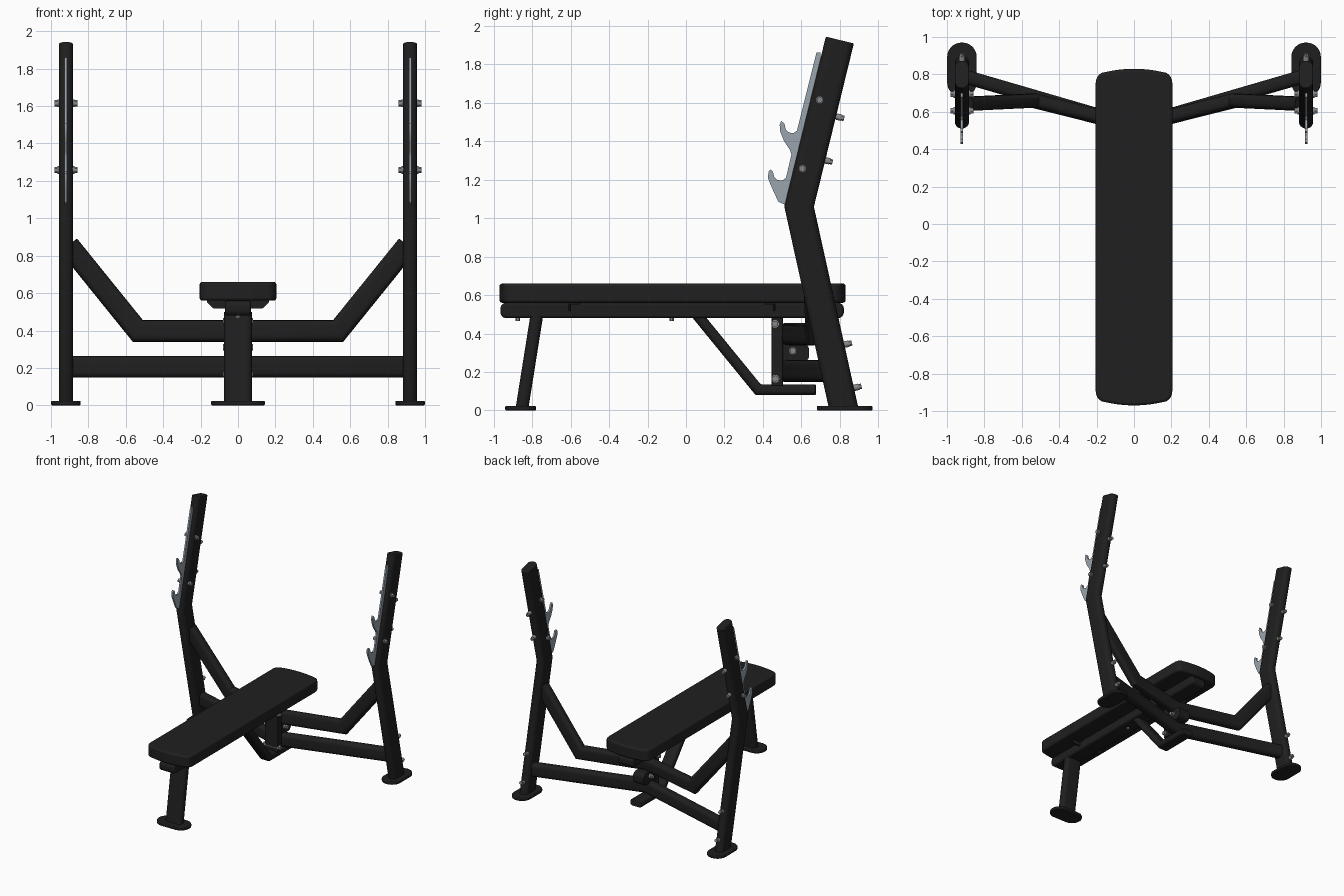
import bpy, bmesh, math
from mathutils import Vector as V

if "Cube" in bpy.data.objects:
    bpy.data.objects.remove(bpy.data.objects["Cube"])


def material(name, rgb):
    m = bpy.data.materials.new(name)
    m.diffuse_color = (*rgb, 1)
    m.use_nodes = True
    m.node_tree.nodes["Principled BSDF"].inputs["Base Color"].default_value = m.diffuse_color
    return m


BLACK = material("black_paint", (0.0135, 0.0135, 0.0135))
PAD = material("black_vinyl", (0.0145, 0.0145, 0.0145))
STEEL = material("hook_steel", (0.32, 0.37, 0.42))
BOLT = material("bolt_steel", (0.24, 0.25, 0.26))


def finish(name, bm, mat, bevel=0, segs=2):
    bmesh.ops.recalc_face_normals(bm, faces=bm.faces)
    me = bpy.data.meshes.new(name)
    bm.to_mesh(me)
    bm.free()
    ob = bpy.data.objects.new(name, me)
    bpy.context.collection.objects.link(ob)
    me.materials.append(mat)
    bpy.context.view_layer.objects.active = ob
    ob.select_set(True)
    if bevel:
        mod = ob.modifiers.new("bevel", "BEVEL")
        mod.width, mod.segments, mod.limit_method = bevel, segs, "ANGLE"
        mod.angle_limit = math.radians(50)
    bpy.ops.object.shade_smooth_by_angle(angle=math.radians(35))
    ob.select_set(False)
    return ob


def rounded(w, h, r, n=6):
    """Outline of a w by h rectangle with corner radius r."""
    pts = []
    for k, (sx, sy) in enumerate(((1, 1), (-1, 1), (-1, -1), (1, -1))):
        for i in range(n + 1):
            a = math.pi / 2 * (k + i / n)
            pts.append((sx * (w / 2 - r) + r * math.cos(a),
                        sy * (h / 2 - r) + r * math.sin(a)))
    return pts


def tube(name, path, ref, w, h, r, n0=None, n1=None, mat=BLACK, bevel=0):
    """Sweep a rounded section along a mitred path; w lies along ref."""
    path = [V(p) for p in path]
    dirs = [(b - a).normalized() for a, b in zip(path, path[1:])]
    t, ref = dirs[0], V(ref)
    s = (ref - t * ref.dot(t)).normalized()
    u = t.cross(s)
    ring = [path[0] + s * a + u * b for a, b in rounded(w, h, r)]
    bm = bmesh.new()
    prev = None
    for i, p in enumerate(path):
        d = dirs[max(i - 1, 0)]
        n = d if i in (0, len(path) - 1) else (d + dirs[i]).normalized()
        if i == 0 and n0:
            n = V(n0)
        if i == len(path) - 1 and n1:
            n = V(n1)
        ring = [q + d * ((p - q).dot(n) / d.dot(n)) for q in ring]
        vs = [bm.verts.new(q) for q in ring]
        if prev:
            for j in range(len(vs)):
                k = (j + 1) % len(vs)
                bm.faces.new((prev[j], prev[k], vs[k], vs[j]))
        else:
            bm.faces.new(vs)
        prev = vs
    bm.faces.new(prev)
    return finish(name, bm, mat, bevel)


def prism(name, pts, offset, mat, bevel=0, segs=2):
    """Extrude a flat 3D outline by an offset vector."""
    bm = bmesh.new()
    f = bm.faces.new([bm.verts.new(p) for p in pts])
    ext = bmesh.ops.extrude_face_region(bm, geom=[f])["geom"]
    bmesh.ops.translate(bm, vec=offset, verts=[v for v in ext if isinstance(v, bmesh.types.BMVert)])
    return finish(name, bm, mat, bevel, segs)


def bolt(name, p, axis, length, r=0.017):
    """Hexagonal bolt with a washer, centred on p."""
    bm = bmesh.new()
    rot = V(axis).to_track_quat("Z", "Y").to_matrix().to_4x4()
    for rad, ln, seg in ((r, length, 6), (r * 1.2, length - 0.03, 16)):
        bmesh.ops.create_cone(bm, cap_ends=True, segments=seg, radius1=rad, radius2=rad, depth=ln)
    bmesh.ops.transform(bm, matrix=rot, verts=bm.verts)
    bmesh.ops.translate(bm, vec=p, verts=bm.verts)
    finish(name, bm, BOLT)


def foot(name, x, y, w, d):
    r = min(w, d) / 2 - 0.002
    prism(name, [(x + a, y + b, 0) for a, b in rounded(w, d, r, 8)], (0, 0, 0.024), BLACK, 0.006)


# Hook plate outline in (y, z), with two cradles
HOOKS = [(0.678, 1.86), (0.70, 1.86), (0.70, 1.72), (0.55, 1.07), (0.515, 1.07), (0.48, 1.085),
         (0.45, 1.15), (0.427, 1.205), (0.428, 1.24), (0.438, 1.253), (0.452, 1.243),
         (0.458, 1.215), (0.475, 1.198), (0.50, 1.195), (0.52, 1.21), (0.548, 1.33),
         (0.54, 1.355), (0.51, 1.40), (0.49, 1.45), (0.487, 1.485), (0.495, 1.506),
         (0.512, 1.49), (0.518, 1.462), (0.535, 1.446), (0.557, 1.441), (0.577, 1.455)]

for side, s in (("left", -1), ("right", 1)):
    x = 0.92 * s
    # Upright, foot and hook plate
    tube(side + "_upright", [(x, 0.82, 0.01), (x, 0.588, 1.06), (x, 0.80, 1.926)],
         (1, 0, 0), 0.076, 0.15, 0.035, n0=(0, 0, 1), bevel=0.006)
    foot(side + "_upright_foot", x, 0.825, 0.158, 0.29)
    prism(side + "_hook_plate", [(x - 0.007, y, z) for y, z in HOOKS], (0.014, 0, 0), STEEL)
    # Bolts through the upright and on its back
    for i, (y, z) in enumerate(((0.695, 1.615), (0.605, 1.258))):
        bolt(f"{side}_side_bolt_{i}", (x, y, z), (1, 0, 0), 0.122)
    for i, (y, z, ny, nz) in enumerate(((0.795, 1.525, 0.97, -0.24), (0.735, 1.298, 0.97, -0.24),
                                        (0.835, 0.345, 0.976, 0.218), (0.885, 0.12, 0.976, 0.218))):
        bolt(f"{side}_back_bolt_{i}", (x, y, z), (0, ny, nz), 0.056, 0.014)

# Cross bars
tube("upper_cross_bar", [(-0.905, 0.642, 0.855), (-0.535, 0.66, 0.397), (0, 0.525, 0.397),
                         (0.535, 0.66, 0.397), (0.905, 0.642, 0.855)], (0, 1, 0), 0.075, 0.115, 0.03)
tube("lower_cross_bar", [(-0.91, 0.79, 0.205), (0, 0.525, 0.205), (0.91, 0.79, 0.205)],
     (0, 1, 0), 0.075, 0.115, 0.03)

# Central joint: post, gusset and bolts
prism("centre_post", [(a, 0.475 + b, 0.13) for a, b in rounded(0.12, 0.06, 0.008, 2)],
      (0, 0, 0.36), BLACK)
prism("centre_gusset", [(-0.05, 0.565 + a, 0.30 + b) for a, b in rounded(0.15, 0.10, 0.035)],
      (0.10, 0, 0), BLACK)
for i, (y, z) in enumerate(((0.463, 0.45), (0.555, 0.31), (0.465, 0.165))):
    bolt(f"centre_bolt_{i}", (0, y, z), (1, 0, 0), 0.16)

# Seat pad with bowed ends
pad = []
for s in (1, -1):
    for i in range(9):
        u = 1 - i / 4
        pad.append((s * u * 0.155, -0.07 + s * (0.9 - 0.018 * u * u), 0.56))
    for i in range(1, 6):
        a = math.pi / 2 * i / 5
        pad.append((-s * (0.155 + 0.05 * math.sin(a)), -0.07 + s * (0.822 + 0.06 * math.cos(a)), 0.56))
    if s == 1:
        first = [(-p[0], p[1], p[2]) for p in pad[:8:-1]]
pad = first + pad[:14]
pad += [(-px, -0.14 - py, z) for px, py, z in pad]
prism("seat_pad", pad, (0, 0, 0.1), PAD, 0.014, 3)

# Bench beam with rounded ends, and pad brackets
beam = rounded(1.785, 0.08, 0.03)
prism("bench_beam", [(-0.07, -0.072 + a, 0.52 + b) for a, b in beam], (0.14, 0, 0), BLACK, 0.012)
for name, y, d in (("front", -0.61, 1), ("rear", 0.465, -1)):
    prism(name + "_pad_bracket", [(-0.165, y, 0.565), (-0.165, y, 0.55), (-0.13, y, 0.517),
                                  (0.13, y, 0.517), (0.165, y, 0.55), (0.165, y, 0.565)],
          (0, 0.012 * d, 0), BLACK)
    prism(name + "_pad_flange", [(a, y + 0.03 * d + b, 0.55) for a, b in rounded(0.33, 0.06, 0.01, 2)],
          (0, 0, 0.012), BLACK)
for i, y in enumerate((-0.875, -0.075)):
    bolt(f"beam_bolt_{i}", (0, y, 0.485), (0, 0, 1), 0.04, 0.012)

# Front leg and rear brace
tube("front_leg", [(0, -0.853, 0.01), (0, -0.775, 0.50)], (1, 0, 0), 0.15, 0.066, 0.03,
     n0=(0, 0, 1), n1=(0, 0, 1))
foot("front_leg_foot", 0, -0.86, 0.288, 0.16)
tube("rear_brace", [(0, 0.055, 0.50), (0, 0.375, 0.108), (0, 0.675, 0.108)], (1, 0, 0),
     0.11, 0.056, 0.025, n0=(0, 0, 1), bevel=0.005)
